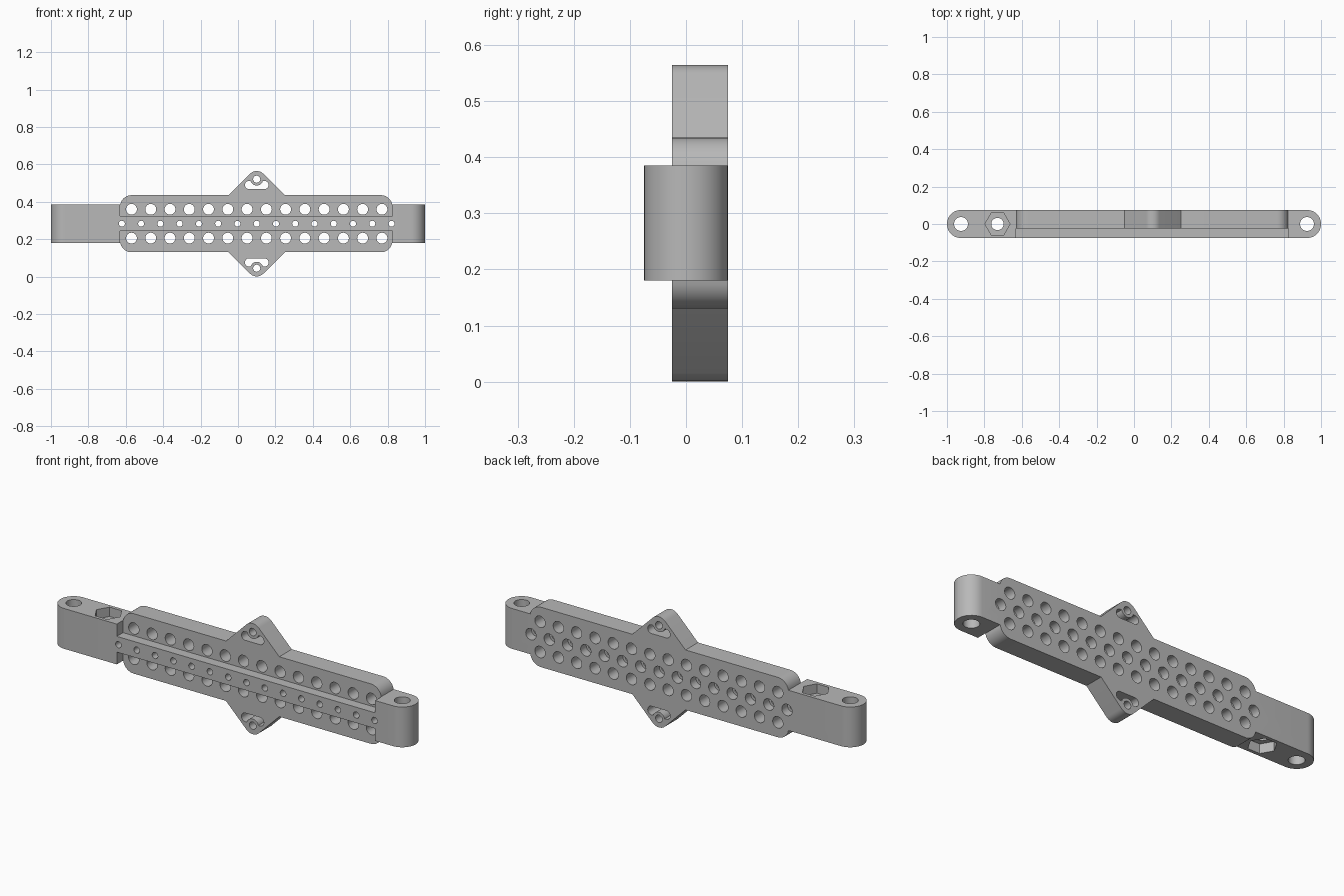
import bpy, bmesh, math
from mathutils import Vector

old = bpy.data.objects.get("Cube")
if old:
    bpy.data.objects.remove(old, do_unlink=True)

grey = bpy.data.materials.new("plain grey")
grey.use_nodes = True
colour = (0.48, 0.48, 0.48, 1)
grey.diffuse_color = colour
grey.node_tree.nodes["Principled BSDF"].inputs["Base Color"].default_value = colour

MID = 0.2825             # height of the horizontal symmetry plane
LEFT, RIGHT = -0.63, 0.825   # ends of the perforated plate
FRONT, STEP, BACK = -0.075, -0.025, 0.075
HUB = 0.1                # x of the pointed lugs
PITCH = 0.103


def circle(x, y, r, n=32, turn=0.0):
    return [(x + r * math.cos(turn + math.tau * i / n),
             y + r * math.sin(turn + math.tau * i / n)) for i in range(n)]


def box(x0, x1, y0, y1):
    return [(x0, y0), (x1, y0), (x1, y1), (x0, y1)]


def rounded(corners, steps=10):
    """Outline from (x, y, radius) corners."""
    out = []
    for i, (x, y, r) in enumerate(corners):
        p = Vector((x, y))
        if r == 0:
            out.append((x, y))
            continue
        a = (Vector(corners[i - 1][:2]) - p).normalized()
        b = (Vector(corners[(i + 1) % len(corners)][:2]) - p).normalized()
        half = a.angle(b) / 2
        centre = p + (a + b).normalized() * (r / math.sin(half))
        start = p + a * (r / math.tan(half)) - centre
        end = p + b * (r / math.tan(half)) - centre
        sweep = start.angle_signed(end)
        for k in range(steps + 1):
            t = -sweep * k / steps
            c, s = math.cos(t), math.sin(t)
            out.append((centre.x + start.x * c - start.y * s,
                        centre.y + start.x * s + start.y * c))
    return out


def prisms(name, outlines, axis, lo, hi):
    """Extrude outlines along y (drawn in x, z) or z (drawn in x, y)."""
    bm = bmesh.new()
    for pts in outlines:
        place = (lambda u, v, w: (u, w, v)) if axis == "y" else (lambda u, v, w: (u, v, w))
        a = [bm.verts.new(place(u, v, lo)) for u, v in pts]
        b = [bm.verts.new(place(u, v, hi)) for u, v in pts]
        bm.faces.new(a)
        bm.faces.new(b)
        for i in range(len(a)):
            j = (i + 1) % len(a)
            bm.faces.new((a[i], a[j], b[j], b[i]))
    bmesh.ops.recalc_face_normals(bm, faces=bm.faces)
    mesh = bpy.data.meshes.new(name)
    bm.to_mesh(mesh)
    bm.free()
    mesh.materials.append(grey)
    obj = bpy.data.objects.new(name, mesh)
    bpy.context.collection.objects.link(obj)
    return obj


def combine(target, tool, operation):
    """Apply a boolean and discard the tool."""
    mod = target.modifiers.new("shape", "BOOLEAN")
    mod.operation, mod.solver, mod.object = operation, "EXACT", tool
    bpy.context.view_layer.objects.active = target
    bpy.ops.object.modifier_apply(modifier=mod.name)
    bpy.data.objects.remove(tool, do_unlink=True)


def cut(target, outlines, axis, lo, hi):
    combine(target, prisms("cutter", outlines, axis, lo, hi), "DIFFERENCE")


# Round-ended bar, stepped back above and below a central rib
r = BACK - 0.0002
body = prisms("perforated_bar", [rounded([(-1, FRONT, r), (1, FRONT, r), (1, BACK, r), (-1, BACK, r)])],
              "z", MID - 0.1025, MID + 0.1025)
cut(body, [box(LEFT, RIGHT, MID + 0.04, MID + 0.2), box(LEFT, RIGHT, MID - 0.2, MID - 0.04)],
    "y", FRONT - 0.1, STEP)

# Plate with a pointed lug above and below
upper = [(LEFT, 0.1525, 0.06), (HUB - 0.15, 0.1525, 0), (HUB, 0.3025, 0.05),
         (HUB + 0.15, 0.1525, 0), (RIGHT, 0.1525, 0.06)]
lower = [(x, -z, rad) for x, z, rad in reversed(upper)]
outline = rounded([(x, MID + z, rad) for x, z, rad in upper + lower])
plate = prisms("plate", [outline], "y", STEP, BACK)

# Lug slots, each notched by the collar of the lug hole
slots, collars, lug_holes = [], [], []
for s in (-1, 1):
    zc = MID + s * 0.207
    slots.append(rounded([(HUB - 0.063, zc - 0.022, 0.0218), (HUB + 0.063, zc - 0.022, 0.0218),
                          (HUB + 0.063, zc + 0.022, 0.0218), (HUB - 0.063, zc + 0.022, 0.0218)]))
    collars.append(circle(HUB, MID + s * 0.238, 0.034))
    lug_holes.append(circle(HUB, MID + s * 0.238, 0.019))
slot_tool = prisms("slot_cutter", slots, "y", STEP - 0.1, BACK + 0.1)
cut(slot_tool, collars, "y", STEP - 0.2, BACK + 0.2)
combine(plate, slot_tool, "DIFFERENCE")
cut(plate, lug_holes, "y", STEP - 0.1, BACK + 0.1)
combine(body, plate, "UNION")

# Two rows of large holes
cut(body, [circle(HUB + (i - 6.5) * PITCH, MID + s * 0.077, 0.029)
           for i in range(14) for s in (-1, 1)], "y", -0.2, 0.2)

# Middle row of small holes, counterbored from the back
middle = [HUB + (i - 7) * PITCH for i in range(15)]
cut(body, [circle(x, MID, 0.016, 24) for x in middle], "y", -0.2, 0.2)
cut(body, [circle(x, MID, 0.029) for x in middle], "y", 0.03, 0.2)

# Vertical pivot holes and the hexagonal nut pockets
cut(body, [circle(-0.925, 0, 0.037), circle(-0.73, 0, 0.033), circle(0.925, 0, 0.037)], "z", -0.1, 0.8)
for lo, hi in ((0, MID - 0.055), (MID + 0.055, 0.6)):
    cut(body, [circle(-0.73, 0, 0.067, 6)], "z", lo, hi)

bpy.ops.object.select_all(action="DESELECT")
body.select_set(True)
bpy.context.view_layer.objects.active = body
bpy.ops.object.shade_smooth_by_angle(angle=math.radians(30))
